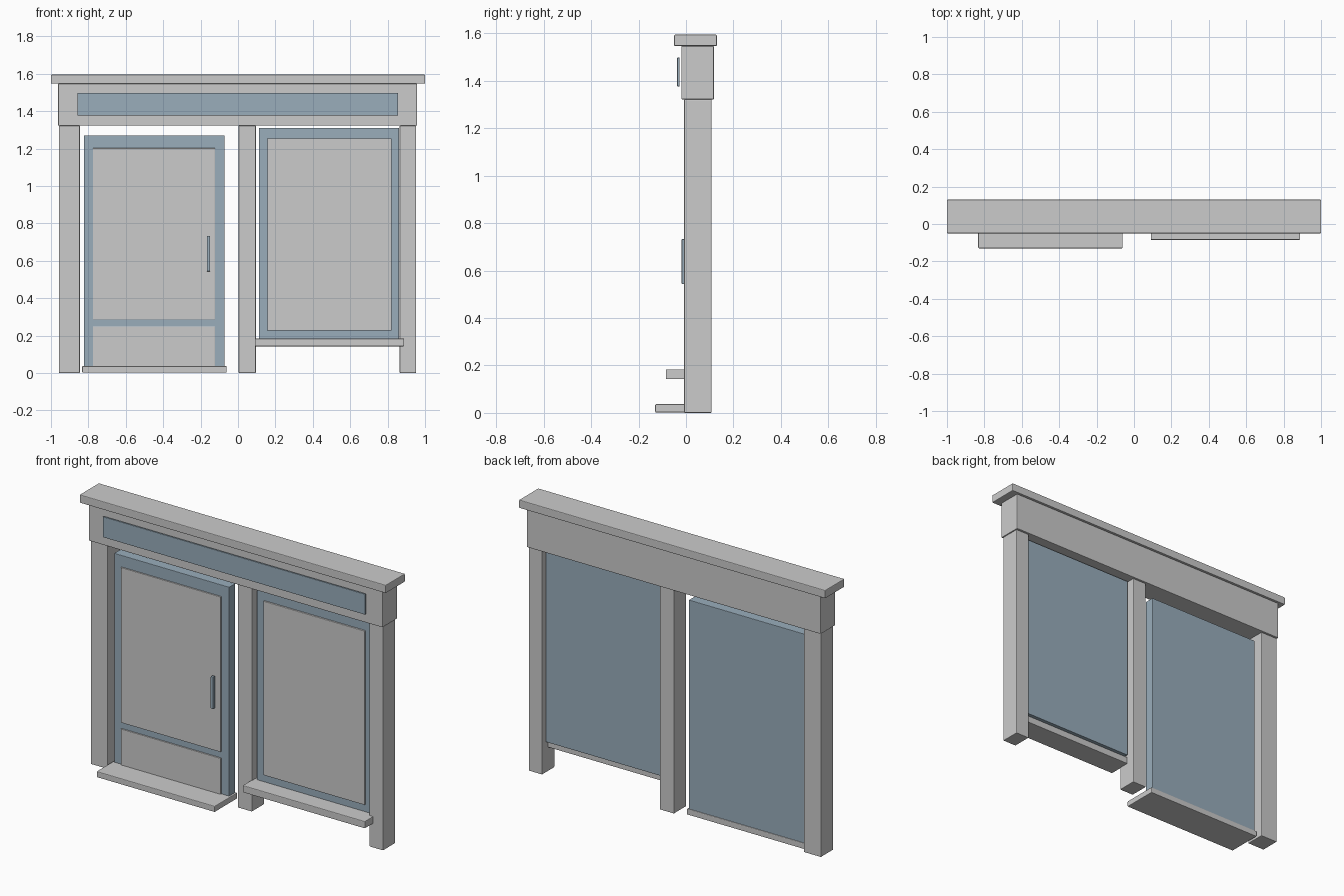
import bpy
from mathutils import Vector

if "Cube" in bpy.data.objects:
    bpy.data.objects.remove(bpy.data.objects["Cube"])

blue = bpy.data.materials.new("slate_blue")
blue.diffuse_color = (0.32, 0.42, 0.5, 1)
blue.use_nodes = True
blue.node_tree.nodes["Principled BSDF"].inputs["Base Color"].default_value = blue.diffuse_color


def box(name, x, y, z, bevel=0.004, mat=None):
    """Box spanning the given (min, max) ranges, with lightly chamfered edges."""
    bpy.ops.mesh.primitive_cube_add(size=1)
    ob = bpy.context.object
    ob.name = name
    size = Vector([r[1] - r[0] for r in (x, y, z)])
    mid = Vector([(r[1] + r[0]) / 2 for r in (x, y, z)])
    for v in ob.data.vertices:
        v.co = v.co * size
    ob.location = mid
    if bevel:
        mod = ob.modifiers.new("edge", 'BEVEL')
        mod.width = bevel
        mod.segments = 2
    if mat:
        ob.data.materials.append(mat)
    return ob


# Cornice, fascia and sign board
box("cornice", (-1.0, 1.0), (-0.05, 0.13), (1.547, 1.595))
box("fascia", (-0.962, 0.957), (-0.02, 0.118), (1.322, 1.547))
box("sign_board", (-0.858, 0.855), (-0.037, -0.027), (1.377, 1.498), 0.002, blue)

# Posts
for name, x in (("left_post", (-0.957, -0.845)),
                ("middle_post", (0.003, 0.096)),
                ("right_post", (0.864, 0.953))):
    box(name, x, (-0.008, 0.108), (0, 1.322))

# Door with upper and lower panels, handle and step
box("door_frame", (-0.823, -0.072), (0.02, 0.076), (0.03, 1.27), 0.002, blue)
for name, z in (("door_upper_panel", (0.286, 1.202)),
                ("door_lower_panel", (0.03, 0.249))):
    box(name, (-0.775, -0.123), (0.012, 0.03), z, 0.002)
box("door_handle", (-0.167, -0.149), (-0.018, 0.0), (0.543, 0.733), 0.003, blue)
box("door_step", (-0.833, -0.061), (-0.13, 0.08), (0.002, 0.037))

# Window with pane and sill
box("window_frame", (0.112, 0.861), (0.018, 0.076), (0.182, 1.31), 0.002, blue)
box("window_pane", (0.158, 0.821), (0.008, 0.03), (0.227, 1.254), 0.003)
box("window_sill", (0.09, 0.888), (-0.085, 0.055), (0.142, 0.184))
